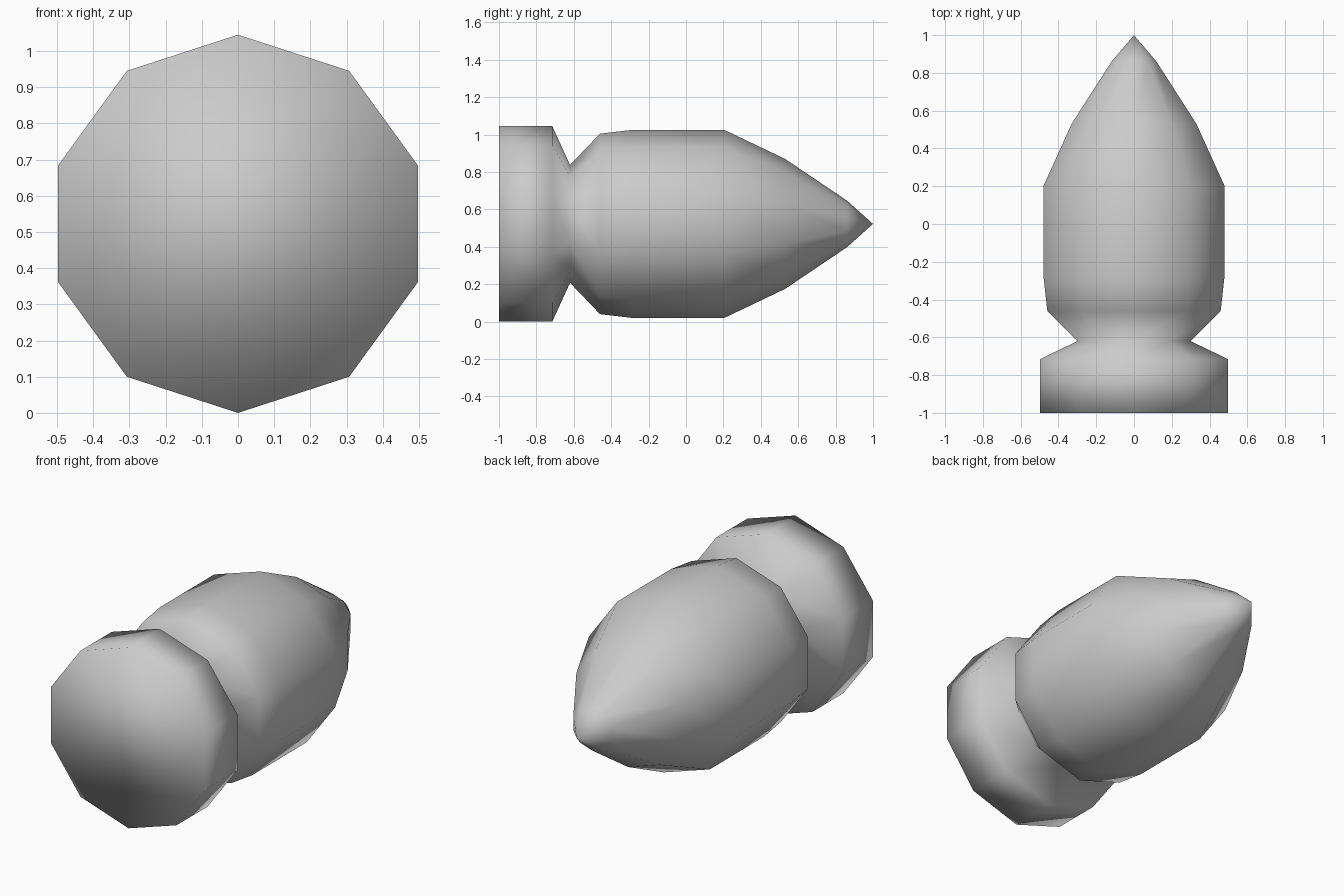
import bpy, bmesh
from math import sin, cos, tau

if "Cube" in bpy.data.objects:
    bpy.data.objects.remove(bpy.data.objects["Cube"])

SIDES = 10
CENTRE_Z = 0.5225

# Profile along the y axis: (y, radius) from rim to nose
PROFILE = [(-1.0, 0.5225), (-0.715, 0.5225),   # base rim
           (-0.62, 0.315),                     # groove
           (-0.46, 0.4825), (-0.29, 0.5025),   # case shoulder
           (0.205, 0.5025),                    # case body
           (0.53, 0.3475), (0.86, 0.125)]      # tapering nose
TIP_Y = 1.0

bm = bmesh.new()

# Ten-sided rings, one corner pointing straight up
rings = [[bm.verts.new((r * sin(tau * i / SIDES), y, CENTRE_Z + r * cos(tau * i / SIDES)))
          for i in range(SIDES)] for y, r in PROFILE]

# Side walls
for a, b in zip(rings, rings[1:]):
    for i in range(SIDES):
        j = (i + 1) % SIDES
        bm.faces.new((a[i], a[j], b[j], b[i]))

# Flat base and pointed tip
bm.faces.new(rings[0])
tip = bm.verts.new((0, TIP_Y, CENTRE_Z))
for i in range(SIDES):
    bm.faces.new((rings[-1][i], rings[-1][(i + 1) % SIDES], tip))

bmesh.ops.recalc_face_normals(bm, faces=bm.faces[:])
for f in bm.faces:
    f.smooth = True

mesh = bpy.data.meshes.new("cartridge")
bm.to_mesh(mesh)
bm.free()
bpy.context.collection.objects.link(bpy.data.objects.new("cartridge", mesh))
